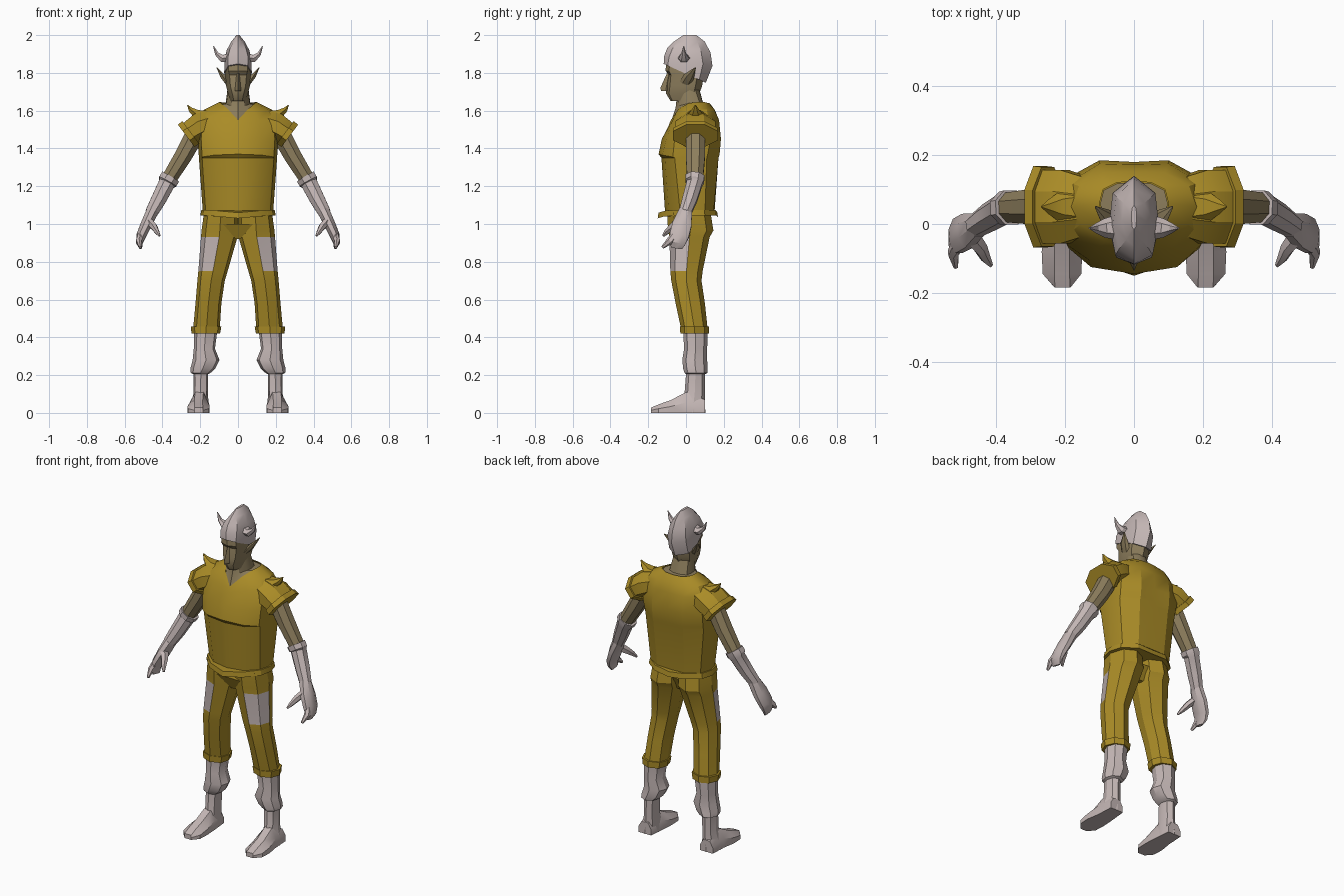
import bpy, bmesh, math
from mathutils import Vector


def material(name, rgb):
    m = bpy.data.materials.new(name)
    m.diffuse_color = (*rgb, 1)
    return m


GOLD = material("gold_cloth", (0.40, 0.26, 0.02))
PALE = material("pale_grey", (0.55, 0.47, 0.46))
SKIN = material("tan_skin", (0.27, 0.21, 0.11))


def loft(name, rings, mats, mirror=False, caps=(True, True), rule=None):
    """Skin a list of equal-length rings; optionally add the left-hand copy."""
    bm = bmesh.new()
    for s in (1, -1) if mirror else (1,):
        vs = [[bm.verts.new((p[0] * s, p[1], p[2])) for p in r] for r in rings]
        n = len(rings[0])
        for i in range(len(vs) - 1):
            for k in range(n):
                j = (k + 1) % n
                f = bm.faces.new((vs[i][k], vs[i][j], vs[i + 1][j], vs[i + 1][k]))
                if rule and rule(i, k):
                    f.material_index = 1
        if caps[0]:
            bm.faces.new(vs[0])
        if caps[1]:
            bm.faces.new(vs[-1])
    bmesh.ops.recalc_face_normals(bm, faces=bm.faces)
    me = bpy.data.meshes.new(name)
    bm.to_mesh(me)
    bm.free()
    for m in mats:
        me.materials.append(m)
    ob = bpy.data.objects.new(name, me)
    bpy.context.collection.objects.link(ob)
    return ob


def sym(z, half, slope=0, k=1.0):
    """Symmetric ring from half-outline points (x, y[, dz]), front to back."""
    pts = [(p[0] * k, p[1] * k, z + slope * p[1] + (p[2] if len(p) > 2 else 0)) for p in half]
    return pts + [(-x, y, h) for x, y, h in reversed(pts[1:-1])]


def tube(name, stations, mat, sides=8, mirror=True):
    """Oval tube through (x, y, z, radius across, radius in depth)."""
    cs = [Vector(s[:3]) for s in stations]
    rings = []
    for i, s in enumerate(stations):
        t = (cs[min(i + 1, len(cs) - 1)] - cs[max(i - 1, 0)]).normalized()
        v = (Vector((0, 1, 0)) - t * t.y).normalized()
        u = v.cross(t)
        angs = [(k + 0.5) * math.tau / sides for k in range(sides)]
        rings.append([cs[i] + u * s[3] * math.cos(a) + v * s[4] * math.sin(a) for a in angs])
    return loft(name, rings, [mat], mirror)


def leg_ring(z, x0, x1, y0, y1):
    """Eight-sided ring fitted in a box."""
    shape = [(0, .5), (.1, .15), (.5, 0), (.88, .15), (1, .5), (.85, .85), (.5, 1), (.12, .85)]
    return [(x0 + (x1 - x0) * a, y0 + (y1 - y0) * b, z) for a, b in shape]


# Tunic with a V collar
collar = [(0, -.08, -.09), (.055, -.04, -.03), (.09, .015, 0), (.1, .06, .005),
          (.09, .1, .005), (.05, .12, 0), (0, .125, 0)]
loft("tunic", [
    sym(1.05, [(0, -.11), (.1, -.09), (.17, -.03), (.185, .03), (.165, .1), (.09, .145), (0, .15)]),
    sym(1.35, [(0, -.13), (.12, -.112), (.19, -.06), (.207, .03), (.195, .11), (.1, .172), (0, .172)]),
    sym(1.37, [(0, -.145), (.125, -.125, -.005), (.19, -.07, -.015), (.208, .03), (.195, .115), (.1, .178), (0, .176)]),
    sym(1.45, [(0, -.128), (.13, -.105), (.195, -.06), (.215, .04), (.2, .13), (.1, .185), (0, .18)]),
    sym(1.55, [(0, -.092, -.03), (.11, -.07), (.19, -.03), (.215, .05), (.19, .12), (.1, .175), (0, .172)]),
    sym(1.605, [(0, -.084, -.063), (.085, -.05, -.01), (.155, 0), (.18, .05), (.16, .11), (.09, .15), (0, .152)]),
    sym(1.64, collar)], [GOLD], caps=(True, False))
hem = [(0, -.15, -.015), (.11, -.115, -.005), (.185, -.04), (.2, .03), (.18, .1), (.1, .16), (0, .17, -.01)]
loft("tunic_hem", [sym(1.045, hem), sym(1.075, hem, k=.97)], [GOLD])

# Flared sleeves, rims and shoulder spikes
tube("sleeve", [(.13, .05, 1.54, .07, .09), (.2, .05, 1.515, .08, .115), (.258, .05, 1.48, .068, .115)], GOLD)
tube("sleeve_rim", [(.25, .05, 1.485, .08, .125), (.274, .05, 1.467, .08, .128)], GOLD)
tube("shoulder_spike", [(.155, .05, 1.57, .035, .06), (.215, .05, 1.578, .03, .045),
                        (.25, .05, 1.605, .015, .02), (.268, .05, 1.63, .002, .003)], GOLD, 6)

# Neck and head
loft("neck", [
    sym(1.633, collar, k=.98),
    sym(1.635, [(0, -.055, -.02), (.035, -.04, -.01), (.062, 0), (.066, .04), (.058, .075), (.03, .09), (0, .092)]),
    sym(1.71, [(0, -.045), (.03, -.04), (.05, -.015), (.056, .02), (.05, .05), (.025, .068), (0, .072)])],
    [SKIN], caps=(False, True))
loft("head", [
    sym(1.652, [(0, -.082), (.022, -.072), (.04, -.03), (.036, .02), (0, .04)]),
    sym(1.69, [(0, -.105), (.03, -.09), (.053, -.03), (.052, .04), (0, .07)]),
    sym(1.73, [(0, -.105), (.04, -.085), (.063, -.02), (.06, .05), (0, .085)]),
    sym(1.79, [(0, -.09), (.045, -.08), (.068, -.01), (.062, .06), (0, .095)]),
    sym(1.81, [(0, -.108), (.05, -.09), (.07, -.01), (.06, .06), (0, .095)]),
    sym(1.87, [(0, -.105), (.05, -.085), (.066, -.01), (.055, .06), (0, .095)])], [SKIN])
loft("nose", [
    sym(1.705, [(0, -.132), (.016, -.105), (0, -.08)]),
    sym(1.72, [(0, -.136), (.015, -.105), (0, -.08)]),
    sym(1.80, [(0, -.1), (.007, -.09), (0, -.08)])], [SKIN])
tube("ear", [(.056, -.005, 1.745, .012, .03), (.08, .015, 1.78, .014, .03), (.112, .05, 1.828, .002, .003)], SKIN, 6)

# Helmet with a pointed crest and horns
loft("helmet", [
    sym(1.795, [(0, -.118), (.052, -.097), (.073, -.01), (.064, .07), (0, .105)], -.45),
    sym(1.865, [(0, -.116), (.054, -.09), (.072, 0), (.062, .09), (0, .14)], -.2),
    sym(1.92, [(0, -.1), (.043, -.072), (.06, 0), (.052, .08), (0, .13)], -.1),
    sym(1.965, [(0, -.065), (.022, -.045), (.036, .01), (.03, .06), (0, .1)]),
    sym(2.0, [(0, -.015), (.005, -.01), (.008, .02), (.006, .045), (0, .055)])], [PALE])
tube("horn", [(.05, -.01, 1.88, .027, .036), (.085, -.012, 1.877, .022, .028),
              (.112, -.012, 1.9, .012, .014), (.13, -.012, 1.942, .002, .002)], PALE, 6)

# Bare upper arms, long gloves and hands
tube("upper_arm", [(.225, .05, 1.48, .055, .055), (.29, .05, 1.36, .05, .055), (.37, .048, 1.23, .043, .045)], SKIN)
tube("glove", [(.357, .048, 1.25, .056, .054), (.372, .046, 1.225, .056, .052), (.377, .045, 1.215, .047, .045),
               (.42, .02, 1.13, .043, .042), (.458, -.005, 1.06, .036, .035)], PALE)
tube("hand", [(.452, -.002, 1.07, .035, .037), (.485, -.02, 1.0, .032, .055),
              (.512, -.035, .94, .028, .055), (.522, -.045, .9, .018, .045), (.515, -.05, .872, .008, .032)], PALE)
tube("index_finger", [(.51, -.05, .95, .02, .025), (.525, -.085, .91, .017, .02), (.517, -.125, .876, .007, .008)], PALE, 6)
tube("thumb", [(.475, -.03, 1.02, .022, .03), (.445, -.07, .985, .02, .022),
               (.43, -.1, .96, .014, .016), (.415, -.12, .937, .006, .007)], PALE, 6)

# Trousers: the outer front thigh panels carry pale patches
loft("trouser_leg", [leg_ring(*s) for s in [
    (1.06, 0, .18, -.1, .13), (.965, 0, .193, -.095, .145), (.93, .003, .196, -.088, .125),
    (.75, .055, .21, -.083, .088), (.70, .07, .215, -.078, .082),
    (.58, .088, .225, -.055, .1), (.44, .097, .238, -.025, .115)]],
    [GOLD, PALE], True, rule=lambda i, k: i == 2 and k in (2, 3))
loft("trouser_crotch", [sym(1.0, [(0, -.09), (.08, -.09), (.08, .1), (0, .1)]),
                        sym(.92, [(0, -.05), (.012, -.05), (.015, .06), (0, .06)])], [GOLD])
loft("trouser_cuff", [leg_ring(.42, .095, .246, -.03, .122), leg_ring(.458, .088, .25, -.032, .122)], [GOLD], True)

# Boots with a folded top, and feet
loft("boot", [leg_ring(*s) for s in [
    (.43, .11, .232, -.015, .115), (.34, .122, .234, -.01, .112), (.28, .098, .24, -.02, .112),
    (.235, .12, .252, -.015, .115), (.212, .145, .25, -.008, .115), (.205, .158, .236, 0, .1),
    (.1, .16, .236, -.008, .1), (.05, .155, .25, -.02, .1), (0, .158, .255, -.03, .103)]], [PALE], True)
feet = []
for y, a, b, h in [(.1, .165, .25, .07), (0, .155, .255, .11), (-.08, .15, .268, .068),
                   (-.145, .153, .265, .045), (-.185, .185, .23, .028)]:
    c = (a + b) / 2
    feet.append([(a, y, 0), (b, y, 0), (b, y, h * .5), (c + .022, y, h), (c - .022, y, h), (a, y, h * .5)])
loft("foot", feet, [PALE], True)

# Soft shading with crisp creases
bpy.ops.object.select_all(action='SELECT')
bpy.context.view_layer.objects.active = bpy.context.selected_objects[0]
bpy.ops.object.shade_smooth_by_angle(angle=math.radians(30))
